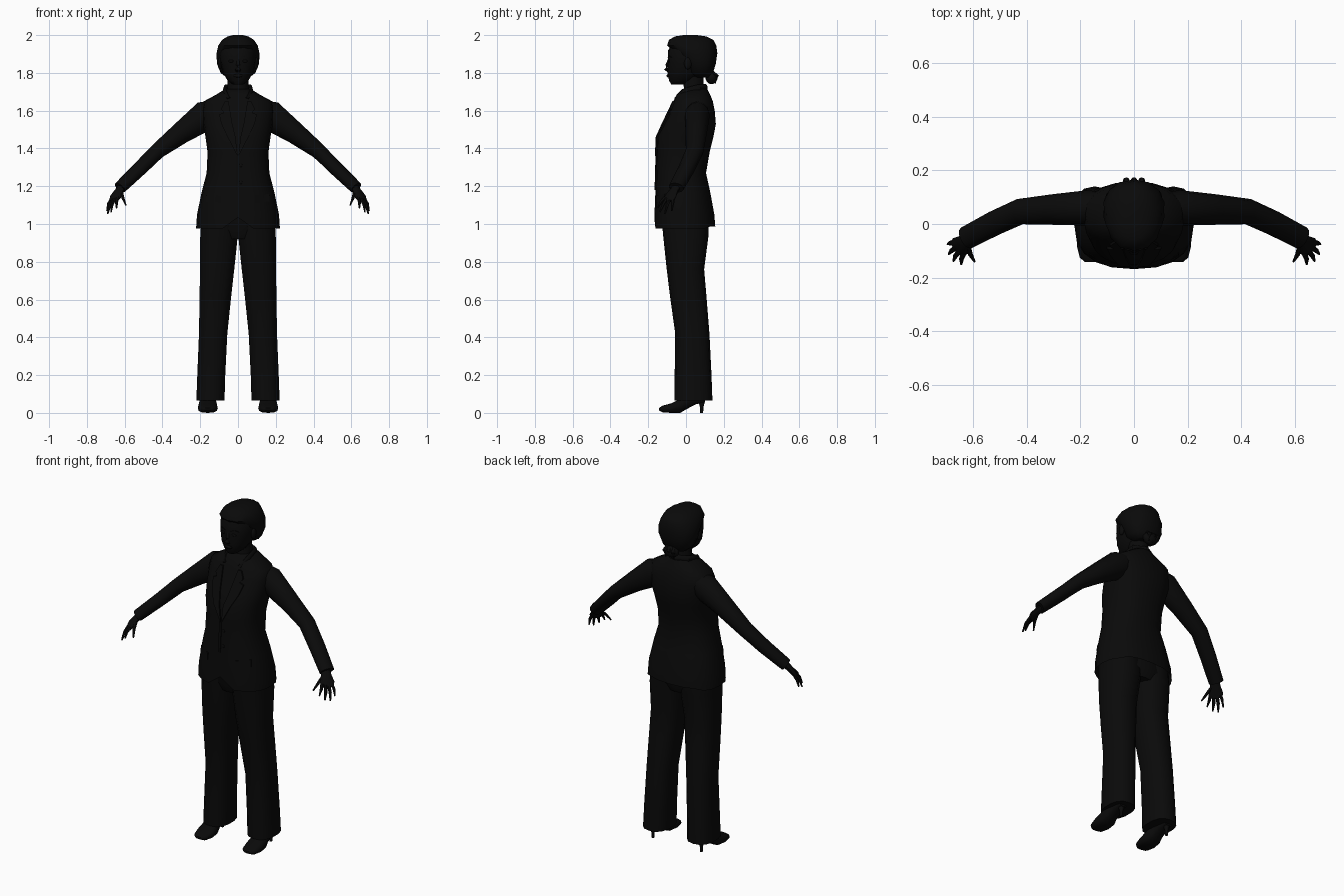
import bpy, bmesh, math
from mathutils import Vector

black = bpy.data.materials.new("black")
black.diffuse_color = (0.003, 0.003, 0.003, 1)


def finish(name, bm, flat=False):
    bmesh.ops.recalc_face_normals(bm, faces=bm.faces)
    me = bpy.data.meshes.new(name)
    bm.to_mesh(me)
    bm.free()
    me.materials.append(black)
    ob = bpy.data.objects.new(name, me)
    bpy.context.collection.objects.link(ob)
    if not flat:
        bpy.context.view_layer.objects.active = ob
        ob.select_set(True)
        bpy.ops.object.shade_smooth_by_angle(angle=math.radians(50))
        ob.select_set(False)
    return ob


def skin(name, loops, caps=(True, True)):
    """Bridge a list of closed point loops into a tube."""
    bm = bmesh.new()
    rows = [[bm.verts.new(p) for p in loop] for loop in loops]
    n = len(rows[0])
    for a, b in zip(rows, rows[1:]):
        for i in range(n):
            j = (i + 1) % n
            bm.faces.new((a[i], a[j], b[j], b[i]))
    for cap, row in zip(caps, (rows[0], rows[-1])):
        if cap:
            bm.faces.new(row)
    return finish(name, bm)


def spow(v, p):
    return math.copysign(abs(v) ** p, v)


def level(x0, x1, y0, y1, z, n=16, p=2.4):
    """Horizontal rounded section filling the given box."""
    out = []
    for i in range(n):
        a = 2 * math.pi * i / n - math.pi / 2
        out.append(Vector(((x0 + x1) / 2 + (x1 - x0) / 2 * spow(math.cos(a), 2 / p),
                           (y0 + y1) / 2 + (y1 - y0) / 2 * spow(math.sin(a), 2 / p), z)))
    return out


def tube(name, stations, n=10):
    """Tube along stations (centre, horizontal radius, other radius)."""
    pts = [Vector(s[0]) for s in stations]
    loops = []
    for k, (c, r1, r2) in enumerate(stations):
        d = (pts[min(k + 1, len(pts) - 1)] - pts[max(k - 1, 0)]).normalized()
        s = Vector((0, 0, 1)).cross(d).normalized()
        u = d.cross(s)
        loops.append([pts[k] + s * r1 * math.cos(2 * math.pi * i / n)
                      + u * r2 * math.sin(2 * math.pi * i / n) for i in range(n)])
    return skin(name, loops)


def front_y(rows, x, z, p):
    """Depth of the front surface of a lofted body at x, z."""
    for a, b in zip(rows, rows[1:]):
        if a[0] <= z <= b[0]:
            t = (z - a[0]) / (b[0] - a[0])
            _, w, f, k = [q + (r - q) * t for q, r in zip(a, b)]
            return (f + k) / 2 - (k - f) / 2 * max(0, 1 - abs(x / w) ** p) ** (1 / p)


def plate(name, rows, pts, p, lift=0.008):
    """Thin panel lying on the front surface."""
    bm = bmesh.new()
    top = [bm.verts.new((x, front_y(rows, x, z, p) - lift, z)) for x, z in pts]
    low = [bm.verts.new((x, front_y(rows, x, z, p) + 0.001, z)) for x, z in pts]
    n = len(pts)
    bm.faces.new(top)
    bm.faces.new(low[::-1])
    for i in range(n):
        bm.faces.new((top[i], low[i], low[(i + 1) % n], top[(i + 1) % n]))
    return finish(name, bm, True)


def ball(name, c, r):
    bm = bmesh.new()
    bmesh.ops.create_uvsphere(bm, u_segments=10, v_segments=7, radius=1)
    for v in bm.verts:
        v.co = Vector(c) + Vector(a * b for a, b in zip(v.co, r))
    return finish(name, bm)


# Jacket body: height, half width, front, back
JP = 2.4
jacket = [(0.975, 0.222, -0.168, 0.155), (1.05, 0.217, -0.167, 0.15), (1.17, 0.192, -0.162, 0.128),
          (1.27, 0.166, -0.158, 0.106), (1.38, 0.161, -0.156, 0.125), (1.46, 0.172, -0.153, 0.145),
          (1.53, 0.185, -0.122, 0.158), (1.6, 0.19, -0.088, 0.152), (1.65, 0.18, -0.066, 0.142),
          (1.685, 0.115, -0.05, 0.128), (1.715, 0.068, -0.02, 0.112)]
loops = [level(-w, w, f, b, z, 20, JP) for z, w, f, b in jacket]
loops[0][0].z += 0.06          # hem opening at the front
for q in loops[0]:
    if q.y > 0.1:
        q.z += 0.012           # slightly raised back hem
skin("jacket", loops, (False, True))

# Hips under the jacket
skin("hips", [level(-0.1, 0.1, -0.1, 0.1, 0.92), level(-0.18, 0.18, -0.12, 0.12, 0.97),
              level(-0.18, 0.18, -0.13, 0.11, 1.12)])

# Neck
skin("neck", [level(-w, w, f, b, z, 12, 2) for z, w, f, b in
              ((1.66, 0.068, -0.04, 0.1), (1.72, 0.056, -0.01, 0.095), (1.8, 0.055, -0.03, 0.09))])

# Head: height, half width, front, back
HP = 2.2
head = [(1.738, 0.028, -0.078, 0.0), (1.76, 0.055, -0.09, 0.05), (1.8, 0.08, -0.097, 0.09),
        (1.86, 0.094, -0.097, 0.12), (1.92, 0.096, -0.094, 0.13), (1.97, 0.07, -0.065, 0.1)]
skin("head", [level(-w, w, f, b, z, 16, HP) for z, w, f, b in head])
tube("nose", [((0, -0.09, 1.872), 0.007, 0.006), ((0, -0.1, 1.84), 0.01, 0.009),
              ((0, -0.106, 1.818), 0.017, 0.01), ((0, -0.094, 1.808), 0.012, 0.005)], 8)
ball("lips", (0, -0.095, 1.785), (0.027, 0.008, 0.009))

# Hair cap with wavy locks, and a low bun
hair = [(1.775, 0.06, 0.045, 0.125), (1.8, 0.092, 0.0, 0.145), (1.85, 0.112, -0.015, 0.16),
        (1.905, 0.116, -0.06, 0.166), (1.945, 0.107, -0.1, 0.16), (1.975, 0.086, -0.09, 0.145),
        (1.993, 0.055, -0.06, 0.11), (2.0, 0.025, -0.015, 0.06)]
hair_loops = []
for k, (z, w, f, b) in enumerate(hair):
    loop = level(-w, w, f, b, z, 28, 2.2)
    mid = Vector((0, (f + b) / 2, z))
    hair_loops.append([mid + (q - mid) * (1 if (i + k // 3) % 2 else 0.965)
                       for i, q in enumerate(loop)])
skin("hair", hair_loops)
ball("hair_bun", (0, 0.135, 1.775), (0.045, 0.032, 0.035))
for k in (-1, 0, 1):
    tube("bun_lock", [((0.02 * k, 0.13, 1.81), 0.012, 0.01), ((0.03 * k, 0.166, 1.785), 0.012, 0.008),
                      ((0.025 * k, 0.155, 1.745), 0.004, 0.004)], 6)

# Front edge of the jacket and buttons
plate("front_overlap", jacket, [(-0.012, 1.36), (-0.014, 1.28), (-0.012, 1.18), (-0.002, 1.18),
                                (0.0, 1.28), (0.0, 1.36)], JP, 0.005)
for z in (1.22, 1.31):
    ball("button", (0.015, front_y(jacket, 0.015, z, JP) - 0.002, z), (0.009, 0.004, 0.009))

for s in (-1, 1):
    side = "right" if s < 0 else "left"

    def mx(stations):
        return [((c[0] * s, c[1], c[2]), a, b) for c, a, b in stations]

    # Lapel, collar and pocket flap
    plate(side + "_lapel", jacket, [(s * x, z) for x, z in
          ((0.003, 1.36), (0.055, 1.46), (0.088, 1.53), (0.1, 1.58), (0.075, 1.59),
           (0.09, 1.61), (0.07, 1.65), (0.05, 1.65), (0.03, 1.53), (0.013, 1.46))], JP)
    tube(side + "_collar", mx([((0.05, -0.048, 1.655), 0.014, 0.02), ((0.072, 0.0, 1.7), 0.011, 0.022),
                               ((0.065, 0.07, 1.72), 0.011, 0.02), ((0.0, 0.105, 1.722), 0.011, 0.018)]), 8)
    plate(side + "_pocket_flap", jacket, [(s * x, z) for x, z in
          ((0.09, 1.15), (0.165, 1.16), (0.168, 1.12), (0.09, 1.11))], JP, 0.005)

    # Eyes, brows and ears
    ball(side + "_eye", (s * 0.037, front_y(head, 0.037, 1.862, HP), 1.862), (0.015, 0.005, 0.007))
    plate(side + "_brow", head, [(s * x, z) for x, z in
          ((0.016, 1.882), (0.04, 1.892), (0.06, 1.882), (0.04, 1.886))], HP, 0.004)
    ball(side + "_ear", (s * 0.096, 0.01, 1.85), (0.012, 0.02, 0.032))

    # Sleeve with a bent elbow and an open cuff
    tube(side + "_sleeve", mx([((0.09, 0.06, 1.615), 0.055, 0.05), ((0.17, 0.06, 1.575), 0.066, 0.08),
                               ((0.3, 0.054, 1.483), 0.057, 0.058), ((0.425, 0.046, 1.387), 0.048, 0.042),
                               ((0.52, 0.003, 1.293), 0.046, 0.038), ((0.625, -0.052, 1.192), 0.043, 0.033)]), 12)

    # Hand
    tube(side + "_palm", mx([((0.605, -0.042, 1.21), 0.024, 0.018), ((0.63, -0.065, 1.175), 0.028, 0.018),
                             ((0.648, -0.083, 1.145), 0.04, 0.016), ((0.66, -0.093, 1.122), 0.034, 0.011)]), 10)
    for base, tip in (((0.635, -0.112, 1.14), (0.643, -0.15, 1.085)),
                      ((0.652, -0.103, 1.135), (0.672, -0.138, 1.063)),
                      ((0.662, -0.088, 1.132), (0.69, -0.112, 1.053)),
                      ((0.668, -0.068, 1.135), (0.694, -0.075, 1.07)),
                      ((0.617, -0.085, 1.165), (0.594, -0.14, 1.1))):
        b, t = Vector(base), Vector(tip)
        knuckle = b.lerp(t, 0.5) + Vector((0.004, 0, 0.006))
        tube(side + "_finger", mx([(b, 0.01, 0.009), (knuckle, 0.009, 0.008), (t, 0.004, 0.004)]), 6)

    # Trouser leg: inner x, outer x, front, back, height
    leg = [(0.07, 0.222, -0.062, 0.14, 0.065), (0.066, 0.217, -0.06, 0.135, 0.2),
           (0.055, 0.208, -0.057, 0.124, 0.42), (0.034, 0.205, -0.085, 0.108, 0.62),
           (0.018, 0.203, -0.102, 0.096, 0.76), (0.0, 0.202, -0.12, 0.118, 0.93),
           (-0.002, 0.195, -0.13, 0.118, 1.04)]
    skin(side + "_trouser_leg", [level(*sorted((a * s, b * s)), f, k, z, 14, 2.5)
                                 for a, b, f, k, z in leg], (True, True))

    # Shoe with a slim heel: centre y, half width, half height along the foot
    def shoe_loop(y, w, z0, z1):
        return [Vector((s * 0.16 + w * spow(math.cos(a), 0.75), y,
                        (z0 + z1) / 2 + (z1 - z0) / 2 * spow(math.sin(a), 0.75)))
                for a in (2 * math.pi * i / 12 for i in range(12))]
    skin(side + "_shoe", [shoe_loop(*r) for r in
         ((-0.142, 0.022, 0.012, 0.026), (-0.125, 0.042, 0.003, 0.038), (-0.08, 0.053, 0.0, 0.05),
          (-0.03, 0.05, 0.0, 0.075), (0.0, 0.042, 0.018, 0.095), (0.05, 0.036, 0.045, 0.12),
          (0.1, 0.03, 0.055, 0.12))])
    skin(side + "_heel", [level(s * 0.16 - r, s * 0.16 + r, 0.083 - r, 0.083 + r, z, 8, 2)
                          for z, r in ((0, 0.008), (0.03, 0.009), (0.07, 0.02))])
